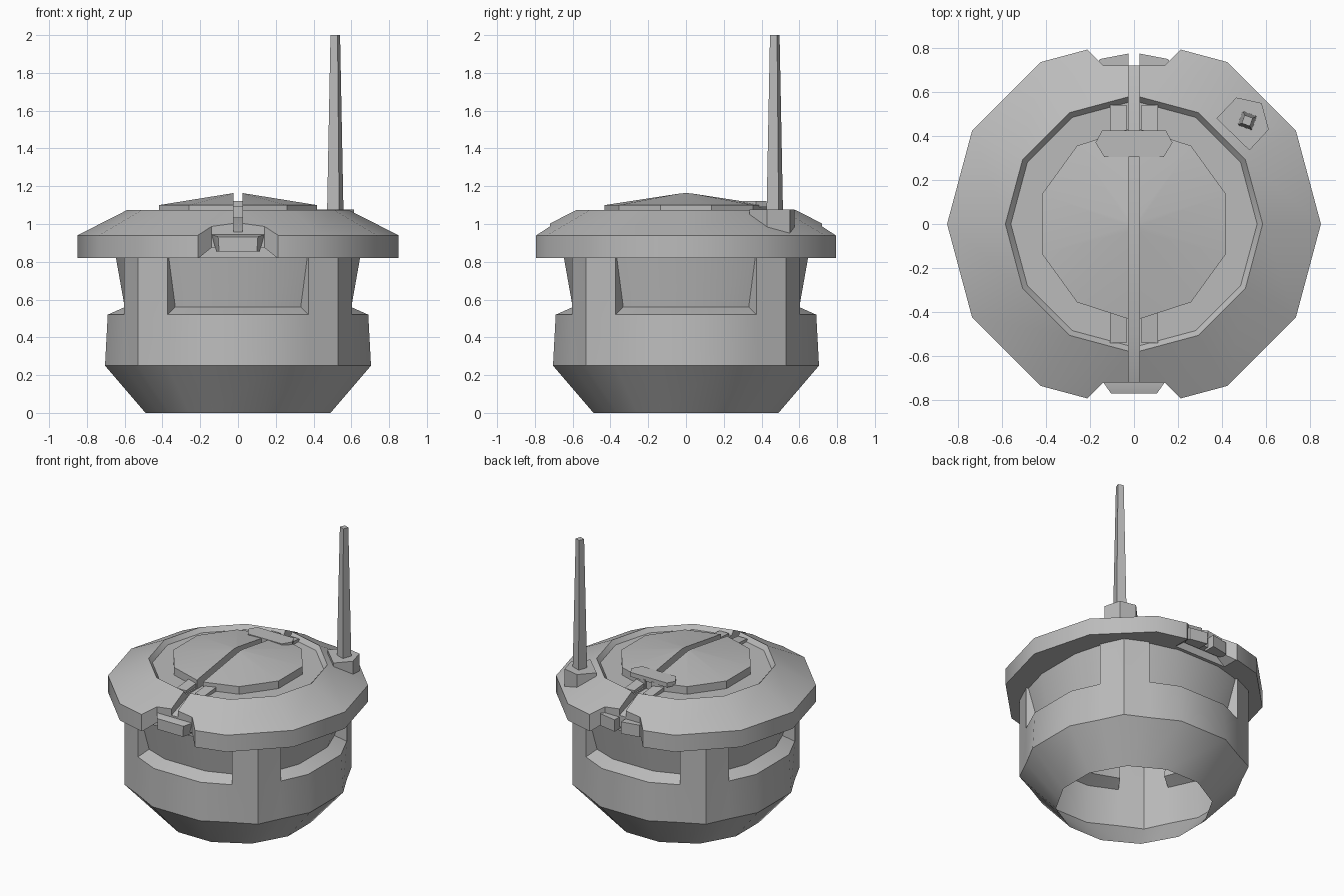
import bpy, bmesh
from math import sin, cos, radians, pi

cube = bpy.data.objects.get("Cube")
if cube:
    bpy.data.objects.remove(cube, do_unlink=True)

grey = bpy.data.materials.new("plain_grey")
grey.use_nodes = True
grey.diffuse_color = (0.5, 0.5, 0.5, 1)
grey.node_tree.nodes["Principled BSDF"].inputs["Base Color"].default_value = (0.5, 0.5, 0.5, 1)


def finish(name, bm):
    bmesh.ops.recalc_face_normals(bm, faces=bm.faces)
    mesh = bpy.data.meshes.new(name)
    bm.to_mesh(mesh)
    bm.free()
    mesh.materials.append(grey)
    ob = bpy.data.objects.new(name, mesh)
    bpy.context.collection.objects.link(ob)
    return ob


def loft(name, rings):
    """Skin a stack of equal-length point rings and cap both ends."""
    bm = bmesh.new()
    loops = [[bm.verts.new(p) for p in ring] for ring in rings]
    n = len(loops[0])
    for a, b in zip(loops, loops[1:]):
        for i in range(n):
            j = (i + 1) % n
            bm.faces.new((a[i], a[j], b[j], b[i]))
    bm.faces.new(loops[0])
    bm.faces.new(loops[-1])
    return finish(name, bm)


def ring(n, r, z, phase=0.0):
    return [(r * cos(phase + 2 * pi * i / n), r * sin(phase + 2 * pi * i / n), z) for i in range(n)]


def prism(name, outline, z0, z1):
    return loft(name, [[(x, y, z) for x, y in outline] for z in (z0, z1)])


def cut(ob, cutter):
    mod = ob.modifiers.new("cut", 'BOOLEAN')
    mod.operation, mod.solver, mod.object = 'DIFFERENCE', 'EXACT', cutter
    bpy.context.view_layer.objects.active = ob
    bpy.ops.object.modifier_apply(modifier=mod.name)


def smooth(ob):
    bpy.ops.object.select_all(action='DESELECT')
    ob.select_set(True)
    bpy.context.view_layer.objects.active = ob
    bpy.ops.object.shade_smooth_by_angle(angle=radians(35))


# Drum: open shell, four posts on the diagonals and four recessed windows
def drum_ring(bm, z, window_r, edge_r, post_r):
    verts = []
    for q in range(4):
        for a, r in ((-15, window_r), (15, window_r), (31.8, edge_r), (45, post_r), (58.2, edge_r)):
            t = radians(90 * q + a)
            verts.append(bm.verts.new((r * cos(t), r * sin(t), z)))
    return verts


bm = bmesh.new()
foot = drum_ring(bm, 0.0, 0.507, 0.492, 0.51)
waist = drum_ring(bm, 0.25, 0.729, 0.712, 0.75)
sill = drum_ring(bm, 0.52, 0.714, 0.71, 0.75)
pocket = drum_ring(bm, 0.56, 0.621, 0.63, 0.70)
head = drum_ring(bm, 0.88, 0.68, 0.71, 0.75)
for i in range(20):
    j = (i + 1) % 20
    bm.faces.new((foot[i], foot[j], waist[j], waist[i]))
    bm.faces.new((waist[i], waist[j], sill[j], sill[i]))
    if i % 5 in (2, 3):
        bm.faces.new((sill[i], sill[j], head[j], head[i]))
    else:
        bm.faces.new((sill[i], sill[j], pocket[j], pocket[i]))
        bm.faces.new((pocket[i], pocket[j], head[j], head[i]))
    if i % 5 in (2, 4):
        bm.faces.new((sill[i], pocket[i], head[i]))
bmesh.ops.delete(bm, geom=[v for v in bm.verts if not v.link_faces], context='VERTS')
drum = finish("drum", bm)

# Overhanging lid with a sunken centre, and the shallow dome on it
lid = loft("lid", [ring(12, 0.85, 0.82), ring(12, 0.85, 0.94), ring(12, 0.585, 1.075), ring(12, 0.56, 1.045)])
dome = loft("dome", [ring(10, 0.44, 1.02, pi / 10), ring(10, 0.44, 1.1, pi / 10), ring(10, 0.004, 1.167, pi / 10)])

# Slit along the middle, notches and raised undersides at the lid's front and back
slit_side = [(-1, 0.80), (-0.74, 0.95), (-0.5, 1.035), (0.5, 1.035), (0.74, 0.95), (1, 0.80), (1, 1.3), (-1, 1.3)]
slit = loft("slit_cutter", [[(x, y, z) for y, z in slit_side] for x in (-0.025, 0.025)])
cutters = [slit]
under = [(-0.22, 0.81), (-0.14, 0.875), (0.14, 0.875), (0.22, 0.81)]
for s in (-1, 1):
    cutters.append(prism("notch_cutter", [(-0.37, s * 0.95), (-0.14, s * 0.72), (0.14, s * 0.72), (0.37, s * 0.95)], 0.7, 1.2))
    cutters.append(loft("underside_cutter", [[(x, s * y, z) for x, z in under] for y in (0.67, 0.9)]))
for c in cutters:
    cut(lid, c)
cut(dome, slit)
for c in cutters:
    bpy.data.objects.remove(c, do_unlink=True)

# Front latch block tapering outwards
front_latch = loft("front_latch", [
    [(-w, y, top), (w, y, top), (b, y, 0.855), (-b, y, 0.855)]
    for y, w, b, top in ((-0.69, 0.14, 0.115, 0.945), (-0.72, 0.14, 0.115, 0.945), (-0.77, 0.105, 0.1, 0.932))])

parts = [drum, lid, dome, front_latch]
for s, side in ((1, "left"), (-1, "right")):
    # Back latch halves either side of the slit
    parts.append(prism("back_latch_" + side, [
        (s * 0.025, 0.69), (s * 0.14, 0.69), (s * 0.17, 0.725), (s * 0.155, 0.75), (s * 0.025, 0.775)], 0.86, 0.945))
    # Low hinge ramps beside the slit
    for d, end in ((-1, "front"), (1, "back")):
        parts.append(loft(f"{end}_hinge_{side}", [
            [(x, d * 0.40, 1.03), (x, d * 0.54, 1.03), (x, d * 0.54, 1.062), (x, d * 0.40, 1.075)]
            for x in (s * 0.035, s * 0.11)]))

# Hinge plate over the back end of the slit, with its knuckle below
parts.append(prism("hinge_plate", [
    (-0.145, 0.425), (-0.175, 0.37), (-0.135, 0.305), (0.135, 0.305), (0.175, 0.37), (0.145, 0.425)], 1.09, 1.122))
parts.append(prism("hinge_knuckle", [(-0.03, 0.32), (0.03, 0.32), (0.03, 0.415), (-0.03, 0.415)], 1.02, 1.1))

# Antenna base and tapered square mast
parts.append(prism("antenna_base", [
    (0.375, 0.48), (0.465, 0.575), (0.58, 0.55), (0.613, 0.43), (0.525, 0.335)], 0.95, 1.077))
turn = radians(25)
mast = loft("antenna_mast", [ring(4, 0.048, 1.06, turn), ring(4, 0.028, 2.0, turn)])
mast.location = (0.515, 0.47, 0)
parts.append(mast)

for ob in parts:
    smooth(ob)
